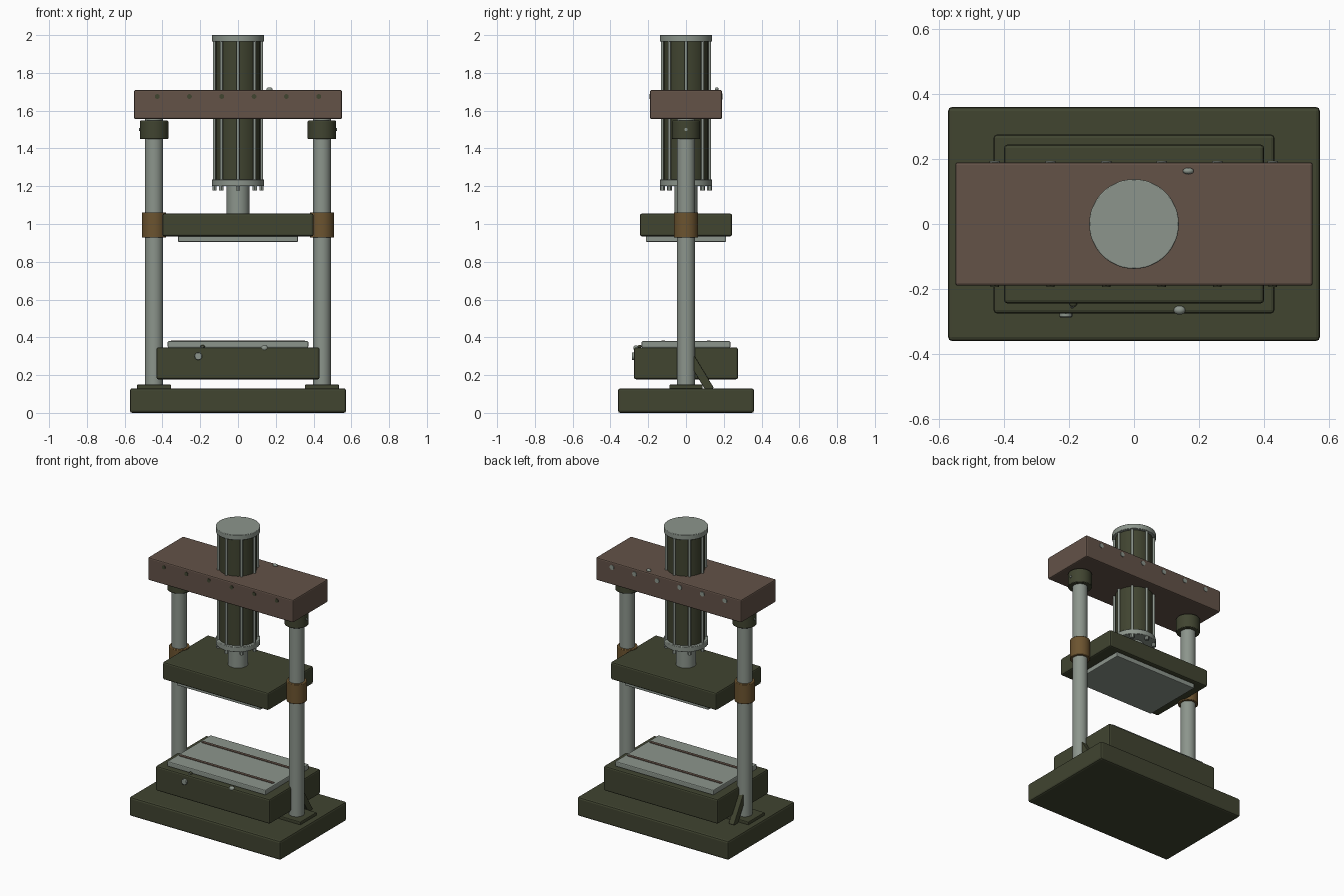
import bpy, math
from mathutils import Vector

if "Cube" in bpy.data.objects:
    bpy.data.objects.remove(bpy.data.objects["Cube"])


def material(name, rgb):
    m = bpy.data.materials.new(name)
    m.diffuse_color = (*rgb, 1)
    m.use_nodes = True
    m.node_tree.nodes["Principled BSDF"].inputs["Base Color"].default_value = m.diffuse_color
    return m


GREEN = material("olive green paint", (0.052, 0.058, 0.030))
BROWN = material("brown paint", (0.125, 0.085, 0.064))
STEEL = material("grey steel", (0.262, 0.300, 0.262))
BRONZE = material("bronze", (0.150, 0.088, 0.029))


def finish(name, mat, bevel=0.0, smooth=False):
    ob = bpy.context.object
    ob.name = name
    ob.data.materials.append(mat)
    bpy.ops.object.transform_apply(location=False, rotation=False, scale=True)
    if smooth:
        bpy.ops.object.shade_smooth_by_angle(angle=math.radians(35))
    if bevel:
        mod = ob.modifiers.new("bevel", "BEVEL")
        mod.width, mod.segments, mod.limit_method = bevel, 2, "ANGLE"
    return ob


def box(name, mat, hx, hy, z0, z1, x=0, y=0, bevel=0.008):
    bpy.ops.mesh.primitive_cube_add(size=1, location=(x, y, (z0 + z1) / 2))
    bpy.context.object.scale = (2 * hx, 2 * hy, z1 - z0)
    return finish(name, mat, bevel)


def tube(name, mat, r, a, b, sides=40, bevel=0.0):
    """Cylinder between two points."""
    a, b = Vector(a), Vector(b)
    d = b - a
    bpy.ops.mesh.primitive_cylinder_add(
        vertices=sides, radius=r, depth=d.length, location=(a + b) / 2,
        rotation=d.to_track_quat("Z", "Y").to_euler())
    return finish(name, mat, bevel, smooth=sides > 8)


def ball(name, mat, loc, size):
    bpy.ops.mesh.primitive_uv_sphere_add(segments=16, ring_count=8, radius=1, location=loc)
    bpy.context.object.scale = size
    return finish(name, mat, smooth=True)


# Base, bed and bolster with two slots
box("base", GREEN, 0.572, 0.36, 0.0, 0.13, bevel=0.012)
box("bed", GREEN, 0.432, 0.275, 0.178, 0.347, bevel=0.01)
box("bolster_plate", STEEL, 0.372, 0.235, 0.345, 0.38, bevel=0.006)
for y in (-0.12, 0.12):
    box("bolster_slot", BROWN, 0.355, 0.01, 0.375, 0.384, y=y, bevel=0)

# Columns with their fittings, both sides
for s, side in ((-1, "left"), (1, "right")):
    x = s * 0.444
    box(side + "_column_foot", GREEN, 0.09, 0.088, 0.125, 0.15, x=x, bevel=0.005)
    tube(side + "_column", STEEL, 0.048, (x, 0, 0.1), (x, 0, 1.6))
    tube(side + "_collar", GREEN, 0.075, (x, 0, 1.45), (x, 0, 1.547), bevel=0.004)
    tube(side + "_collar_screw", STEEL, 0.008, (x + s * 0.06, 0, 1.5), (x + s * 0.08, 0, 1.5), 12)
    tube(side + "_guide_bushing", BRONZE, 0.064, (x, 0, 0.928), (x, 0, 1.062), bevel=0.003)
    # Diagonal strut behind the column foot
    a, b = Vector((x, 0.02, 0.30)), Vector((x, 0.128, 0.122))
    bpy.ops.mesh.primitive_cube_add(
        size=1, location=(a + b) / 2,
        rotation=(math.atan2(b.z - a.z, b.y - a.y) - math.pi / 2, 0, 0))
    bpy.context.object.scale = (0.04, 0.044, (b - a).length)
    finish(side + "_strut", GREEN, 0.003)

# Moving platen and its face plate
box("moving_platen", GREEN, 0.40, 0.244, 0.935, 1.055, bevel=0.01)
box("platen_face_plate", STEEL, 0.317, 0.212, 0.905, 0.94, bevel=0.005)

# Crosshead with a row of bolts on front and back
box("crosshead", BROWN, 0.55, 0.19, 1.555, 1.71, bevel=0.008)
for i in range(6):
    x = -0.428 + i * 0.171
    tube("crosshead_front_bolt", GREEN, 0.013, (x, -0.18, 1.675), (x, -0.194, 1.675), 12)
    tube("crosshead_back_bolt", STEEL, 0.016, (x, 0.18, 1.675), (x, 0.194, 1.675), 12)
ball("crosshead_fitting", STEEL, (0.167, 0.163, 1.712), (0.017, 0.010, 0.012))

# Hydraulic cylinder, tie rods and ram
tube("cylinder_body", GREEN, 0.118, (0, 0, 1.21), (0, 0, 1.98), 48)
tube("cylinder_top_cap", STEEL, 0.138, (0, 0, 1.965), (0, 0, 2.0), 48, 0.003)
tube("cylinder_bottom_flange", STEEL, 0.138, (0, 0, 1.20), (0, 0, 1.235), 48, 0.003)
tube("ram", STEEL, 0.062, (0, 0, 1.04), (0, 0, 1.21))
for i in range(8):
    c, s = math.cos(i * math.pi / 4) * 0.125, math.sin(i * math.pi / 4) * 0.125
    tube("tie_rod", STEEL, 0.008, (c, s, 1.21), (c, s, 1.98), 12)
    tube("tie_rod_nut", STEEL, 0.013, (c, s, 1.177), (c, s, 1.205), 6)

# Small controls on the front of the bed
tube("bed_knob", STEEL, 0.020, (-0.21, -0.27, 0.30), (-0.21, -0.287, 0.30), 16, 0.003)
tube("bed_lever", STEEL, 0.006, (-0.21, -0.28, 0.30), (-0.187, -0.25, 0.352), 10)
ball("bed_lever_grip", GREEN, (-0.187, -0.245, 0.352), (0.012, 0.010, 0.008))
ball("bed_fitting", STEEL, (0.14, -0.265, 0.343), (0.019, 0.014, 0.015))
